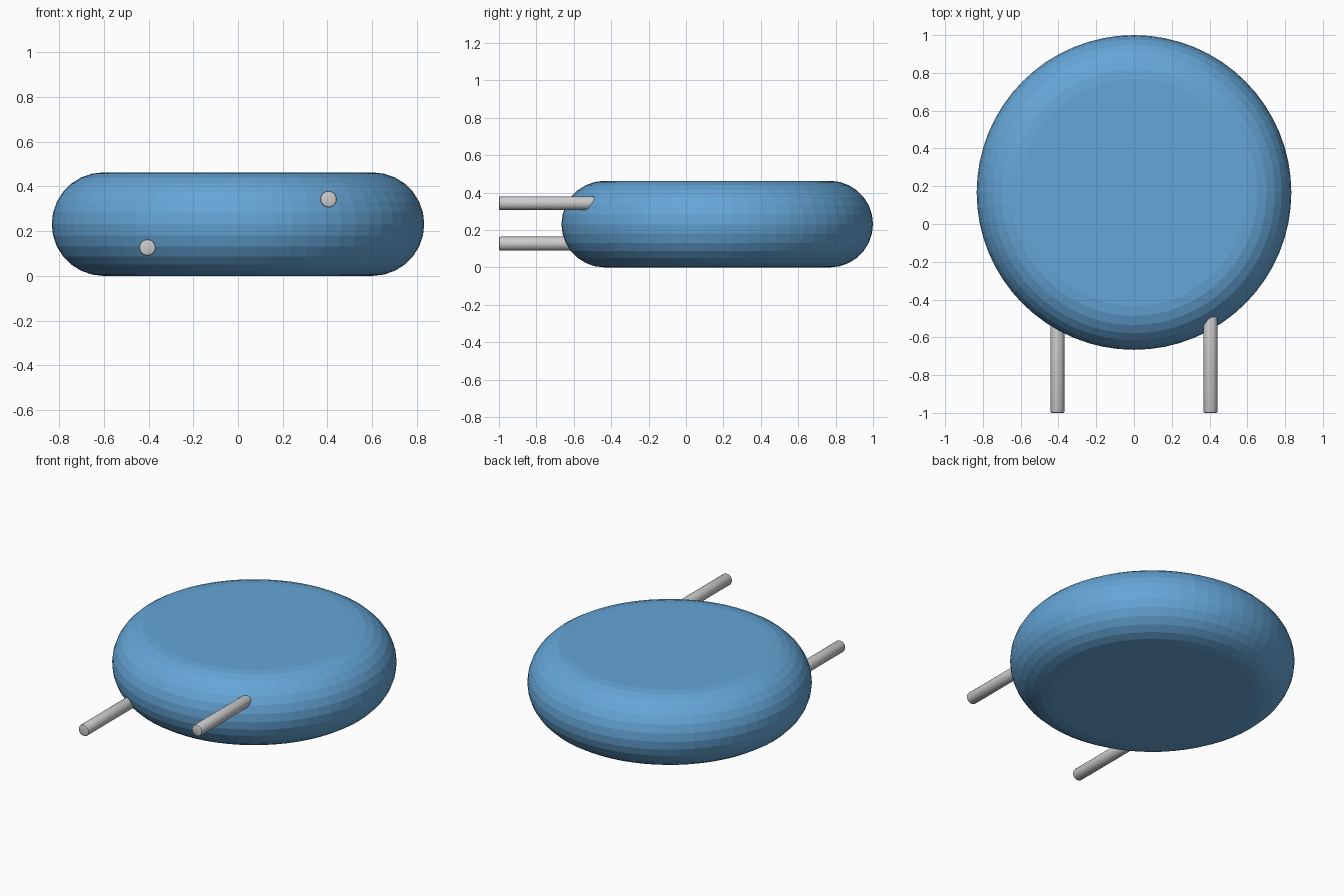
import bpy, bmesh, math
from mathutils import Matrix

if "Cube" in bpy.data.objects:
    bpy.data.objects.remove(bpy.data.objects["Cube"])

R, H, CY = 0.833, 0.463, 0.167   # disc radius, thickness, centre y


def finish(bm, name):
    bmesh.ops.recalc_face_normals(bm, faces=bm.faces)
    mesh = bpy.data.meshes.new(name)
    bm.to_mesh(mesh)
    bm.free()
    obj = bpy.data.objects.new(name, mesh)
    bpy.context.collection.objects.link(obj)
    return obj


# Disc body: half-round rim profile spun around z, flat caps
bm = bmesh.new()
SIDES, STEPS, r = 64, 14, H / 2
rings = []
for i in range(STEPS + 1):
    a = -math.pi / 2 + math.pi * i / STEPS
    rad, z = R - r + r * math.cos(a), r + r * math.sin(a)
    rings.append([bm.verts.new((rad * math.cos(t), CY + rad * math.sin(t), z))
                  for t in (2 * math.pi * k / SIDES for k in range(SIDES))])
for lo, hi in zip(rings, rings[1:]):
    for k in range(SIDES):
        n = (k + 1) % SIDES
        bm.faces.new((lo[k], lo[n], hi[n], hi[k]))
bm.faces.new(rings[0])
bm.faces.new(rings[-1])
body = finish(bm, "disc_body")
blue = bpy.data.materials.new("blue_coating")
blue.diffuse_color = (0.13, 0.38, 0.68, 1)
blue.use_nodes = True
blue.node_tree.nodes["Principled BSDF"].inputs["Base Color"].default_value = blue.diffuse_color
body.data.materials.append(blue)


# Wire leads, with slightly softened ends
def lead(name, x, z, y0=-1.0, y1=-0.42, rad=0.037):
    bm = bmesh.new()
    m = Matrix.Translation((x, (y0 + y1) / 2, z)) @ Matrix.Rotation(math.pi / 2, 4, 'X')
    bmesh.ops.create_cone(bm, cap_ends=True, segments=24, radius1=rad, radius2=rad,
                          depth=y1 - y0, matrix=m)
    rim = [e for e in bm.edges if abs(e.verts[0].co.y - e.verts[1].co.y) < 1e-4]
    bmesh.ops.bevel(bm, geom=rim, offset=0.008, segments=2, profile=0.5, affect='EDGES')
    obj = finish(bm, name)
    bpy.ops.object.select_all(action='DESELECT')
    obj.select_set(True)
    bpy.context.view_layer.objects.active = obj
    bpy.ops.object.shade_smooth_by_angle(angle=math.radians(30))


lead("left_lead", -0.405, 0.127)
lead("right_lead", 0.405, 0.343)
